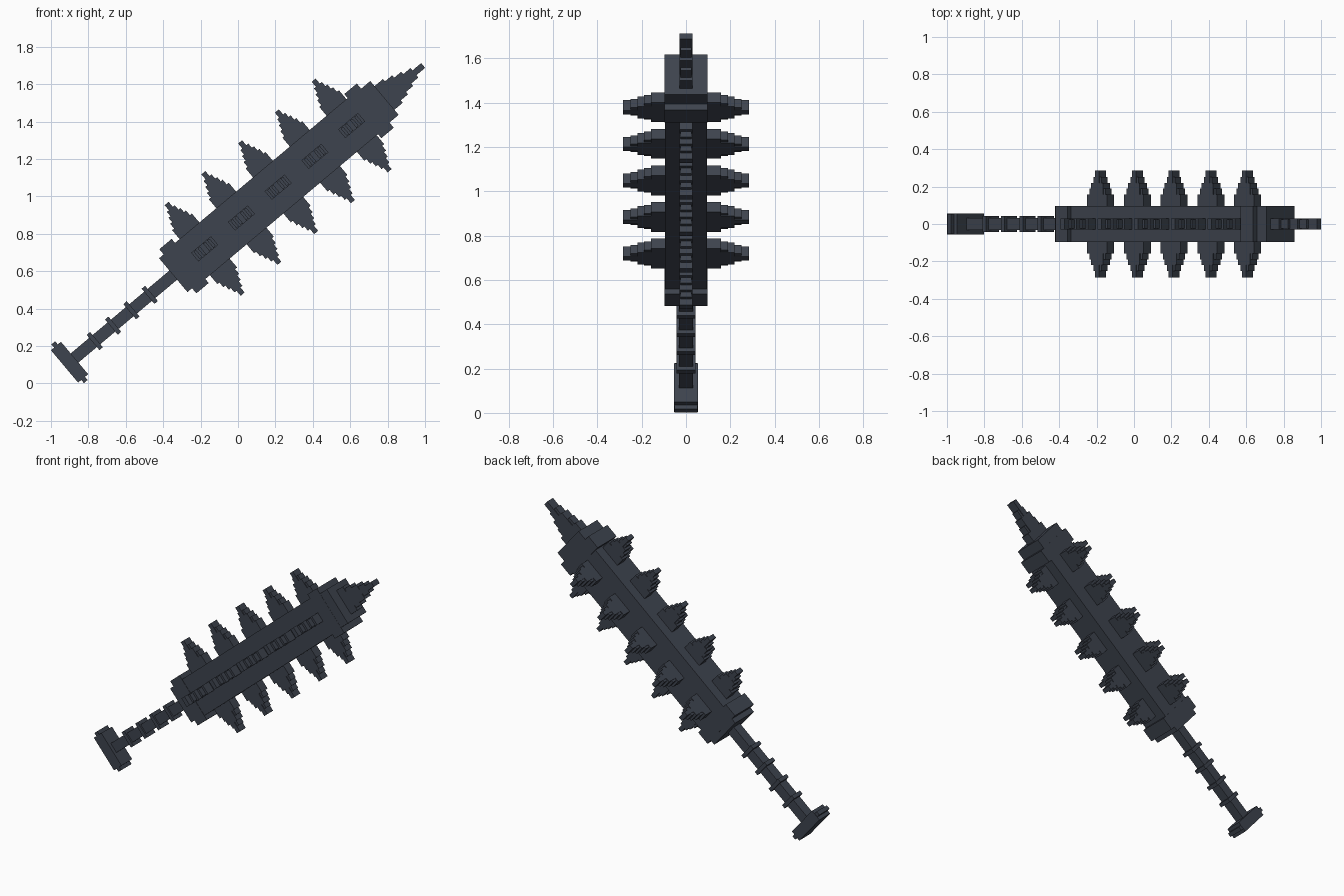
import bpy
import bmesh
import math
from mathutils import Matrix, Vector

cube = bpy.data.objects.get("Cube")
if cube:
    bpy.data.objects.remove(cube, do_unlink=True)

steel = bpy.data.materials.new("dark_steel")
steel.use_nodes = True
COLOUR = (0.048, 0.057, 0.077, 1)
steel.diffuse_color = COLOUR
steel.node_tree.nodes["Principled BSDF"].inputs["Base Color"].default_value = COLOUR

# The weapon is laid out along its own x axis, then tilted upward
TILT = Matrix.Rotation(math.radians(-40), 4, 'Y')
PLACE = TILT @ Matrix.Translation((0, 0, 0.666))


def box(start, end, half_y, half_z):
    """Box along the shaft, from start to end."""
    return (Vector(((start + end) / 2, 0, 0)),
            Vector((end - start, 2 * half_y, 2 * half_z)), Matrix())


def part(name, boxes):
    bm = bmesh.new()
    for centre, size, turn in boxes:
        bmesh.ops.create_cube(bm, size=1, matrix=PLACE @ turn
                              @ Matrix.Translation(centre) @ Matrix.Diagonal(size.to_4d()))
    mesh = bpy.data.meshes.new(name)
    bm.to_mesh(mesh)
    bm.free()
    mesh.materials.append(steel)
    bpy.context.collection.objects.link(bpy.data.objects.new(name, mesh))


def stepped_spike(base, tip_heights, step, turn):
    """Nested plates, each wider and shorter than the last, pointing along z."""
    plates = []
    for i, top in enumerate(tip_heights):
        half_depth = 0.030 if i % 2 == 0 else 0.025
        plates.append((Vector((0, 0, (base + top) / 2)),
                       Vector((2 * step * (i + 1), 2 * half_depth, top - base)), turn))
    return plates


# Pommel and grip
part("pommel", [box(-0.652, -0.582, 0.055, 0.113), box(-0.63, -0.604, 0.053, 0.135)])
part("handle", [box(-0.60, 0.15, 0.032, 0.032)])
part("handle_rings", [box(u - 0.012, u + 0.012, 0.043, 0.053)
                      for u in (-0.441 + 0.128 * i for i in range(4))])

# Head with stepped collars at both ends
part("head", [box(0.15, 1.50, 0.095, 0.126)])
part("lower_collar", [box(0.107, 0.15, 0.096, 0.118), box(0.139, 0.225, 0.097, 0.154)])
part("upper_collar", [box(1.43, 1.517, 0.097, 0.154), box(1.50, 1.581, 0.096, 0.118)])

# Five rows of stepped spikes on all four sides
SIDES = {"top": (0, 0.126), "back": (-90, 0.095), "bottom": (180, 0.126), "front": (90, 0.095)}
for side, (angle, surface) in SIDES.items():
    plates = []
    for row in range(5):
        turn = (Matrix.Translation((0.326 + 0.2565 * row, 0, 0))
                @ Matrix.Rotation(math.radians(angle), 4, 'X'))
        heights = [surface + h for h in (0.19, 0.155, 0.125, 0.095, 0.062)]
        plates += stepped_spike(surface - 0.02, heights, 0.0138, turn)
    part(side + "_spikes", plates)

# Stepped point at the end
part("end_spike", stepped_spike(1.56, (1.851, 1.79, 1.74, 1.69, 1.64), 0.0165,
                                Matrix.Rotation(math.radians(90), 4, 'Y')))
